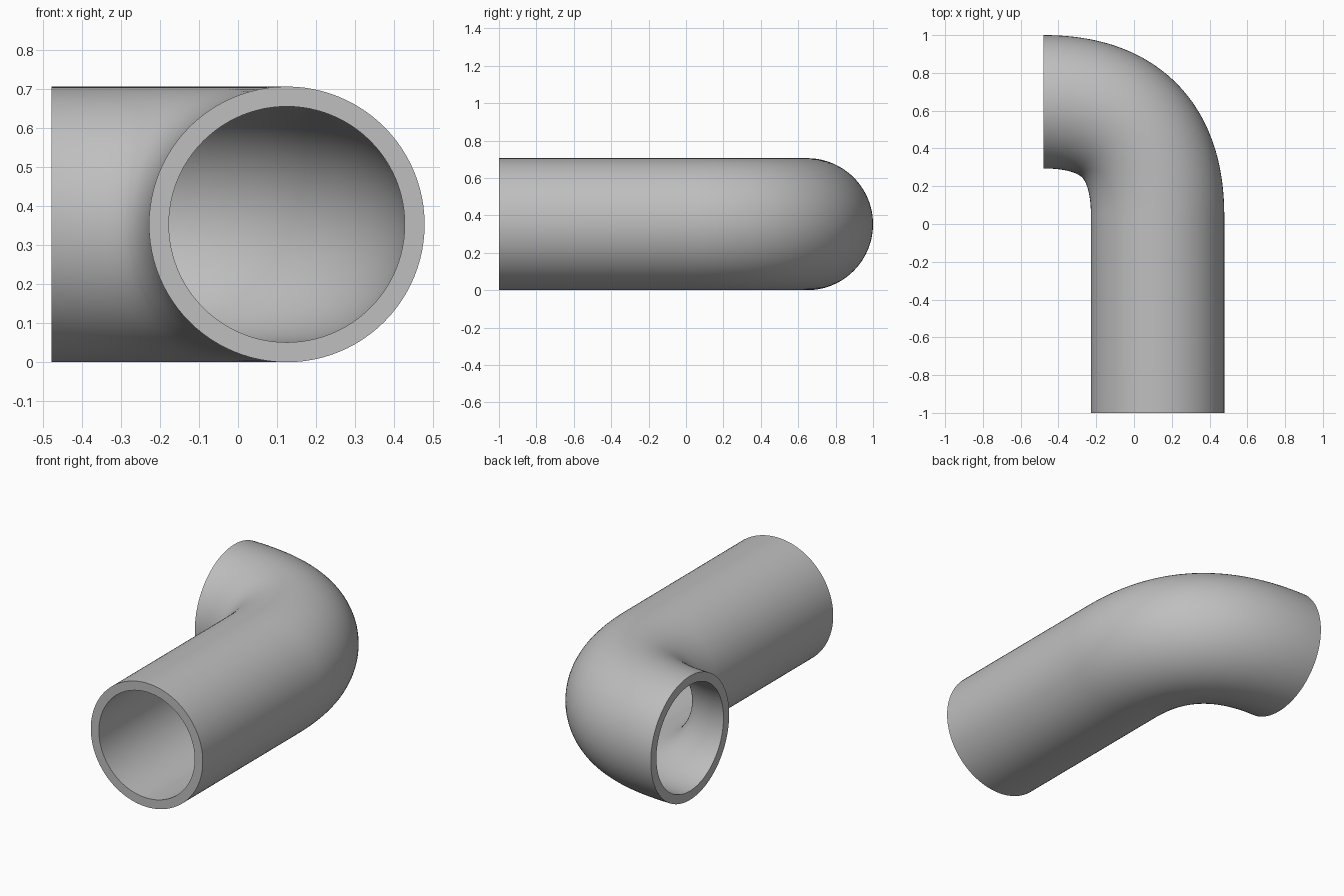
import bpy
import bmesh
from math import cos, sin, pi
from mathutils import Vector

default = bpy.data.objects.get("Cube")
if default:
    bpy.data.objects.remove(default, do_unlink=True)

OUTER, BORE = 0.353, 0.302
SIDES, BEND_STEPS = 96, 48

# Centre line: straight run, then a parabolic bend towards -x
start = Vector((0.125, -1, OUTER))
bend_start = Vector((0.125, 0.044, OUTER))
corner = Vector((0.125, 0.647, OUTER))
end = Vector((-0.478, 0.647, OUTER))

path = [(start, Vector((0, 1, 0)))]
for i in range(BEND_STEPS + 1):
    t = i / BEND_STEPS
    point = bend_start * (1 - t) ** 2 + corner * 2 * t * (1 - t) + end * t ** 2
    tangent = (corner - bend_start) * (1 - t) + (end - corner) * t
    path.append((point, tangent.normalized()))

bm = bmesh.new()
up = Vector((0, 0, 1))


def ring(point, tangent, radius):
    side = tangent.cross(up)
    angles = [2 * pi * k / SIDES for k in range(SIDES)]
    return [bm.verts.new(point + radius * (side * cos(a) + up * sin(a))) for a in angles]


def bridge(a, b):
    for k in range(SIDES):
        n = (k + 1) % SIDES
        bm.faces.new((a[k], a[n], b[n], b[k]))


# Outside and bore walls, closed by a flat rim at each end
outside = [ring(p, d, OUTER) for p, d in path]
bore = [ring(p, d, BORE) for p, d in path]
loops = outside + bore[::-1]
for a, b in zip(loops, loops[1:] + loops[:1]):
    bridge(a, b)
bmesh.ops.recalc_face_normals(bm, faces=bm.faces)

mesh = bpy.data.meshes.new("elbow_pipe")
bm.to_mesh(mesh)
bm.free()
pipe = bpy.data.objects.new("elbow_pipe", mesh)
bpy.context.collection.objects.link(pipe)

# Plain grey finish
grey = bpy.data.materials.new("grey")
grey.use_nodes = True
colour = (0.52, 0.52, 0.52, 1)
grey.diffuse_color = colour
grey.node_tree.nodes["Principled BSDF"].inputs["Base Color"].default_value = colour
mesh.materials.append(grey)

# Smooth walls with crisp rims
bpy.ops.object.select_all(action="DESELECT")
pipe.select_set(True)
bpy.context.view_layer.objects.active = pipe
bpy.ops.object.shade_smooth_by_angle(angle=pi / 6)
